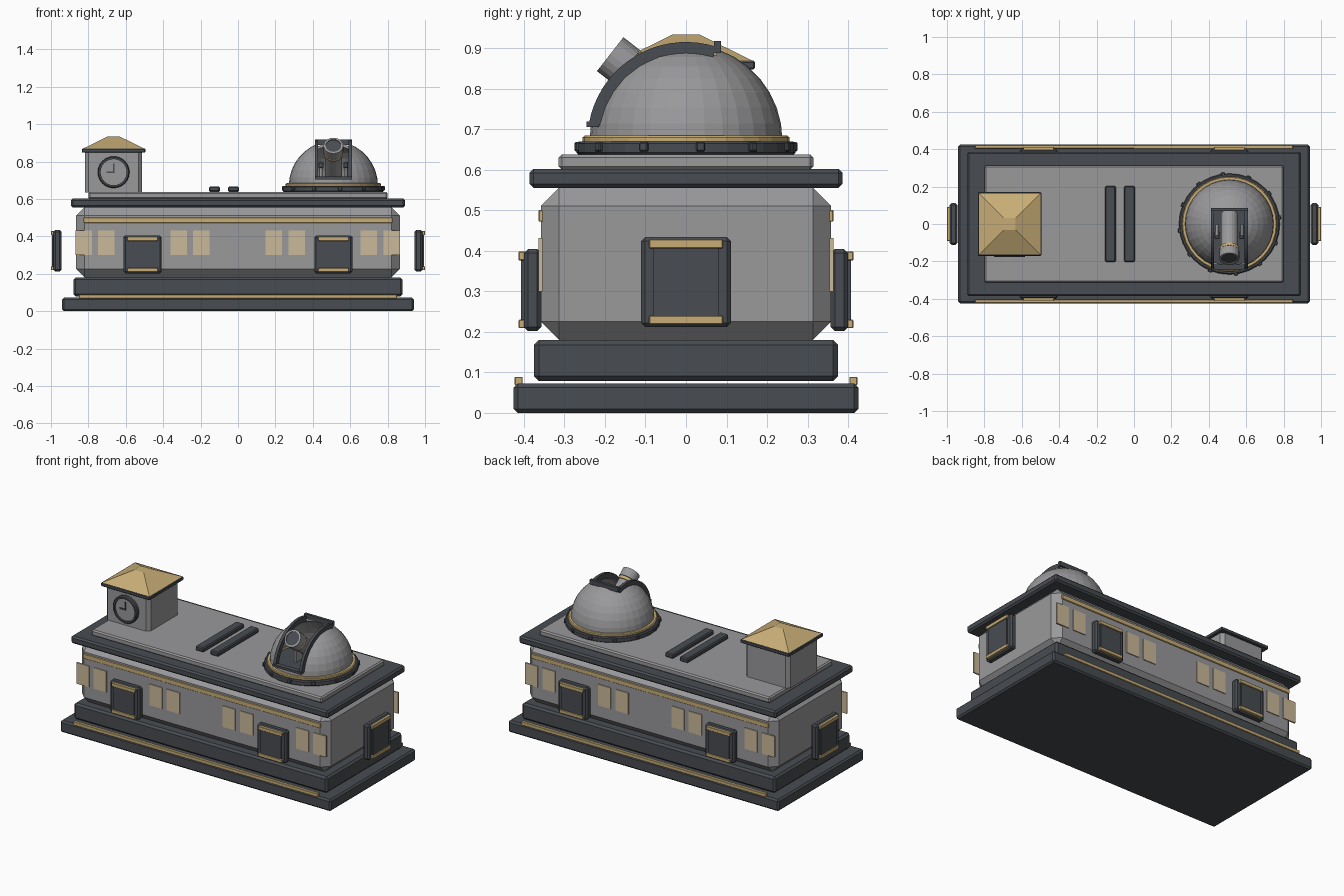
import bpy, bmesh, math
from mathutils import Matrix, Vector

if "Cube" in bpy.data.objects:
    bpy.data.objects.remove(bpy.data.objects["Cube"])


def material(name, rgb):
    m = bpy.data.materials.new(name)
    m.diffuse_color = (*rgb, 1)
    m.use_nodes = True
    m.node_tree.nodes["Principled BSDF"].inputs["Base Color"].default_value = m.diffuse_color
    return m


STONE = material("grey stone", (0.32, 0.32, 0.33))
DARK = material("dark slate", (0.065, 0.072, 0.082))
GOLD = material("brass gold", (0.58, 0.42, 0.18))
PANE = material("pale window", (0.60, 0.49, 0.32))


def finish(name, bm, mat, matrix=None):
    if matrix is not None:
        bm.transform(matrix)
    bmesh.ops.recalc_face_normals(bm, faces=bm.faces)
    me = bpy.data.meshes.new(name)
    bm.to_mesh(me)
    bm.free()
    me.materials.append(mat)
    ob = bpy.data.objects.new(name, me)
    bpy.context.collection.objects.link(ob)
    return ob


def box(name, xs, ys, zs, mat, bevel=0.0, matrix=None, upright_only=False):
    bm = bmesh.new()
    bmesh.ops.create_cube(bm, size=1)
    for v in bm.verts:
        v.co = Vector([(a + b) / 2 + c * (b - a) for (a, b), c in zip((xs, ys, zs), v.co)])
    if bevel:
        edges = [e for e in bm.edges if not upright_only
                 or abs(e.verts[0].co.z - e.verts[1].co.z) > 1e-4]
        bmesh.ops.bevel(bm, geom=edges, offset=bevel, segments=1, affect='EDGES')
    return finish(name, bm, mat, matrix)


def slab(name, hx, hy, zs, mat, bevel=0.01):
    return box(name, (-hx, hx), (-hy, hy), zs, mat, bevel)


def lathe(name, profile, segs, mat, matrix=None):
    """Revolve a closed (radius, height) profile round the z axis."""
    bm = bmesh.new()
    rings = []
    for i in range(segs):
        a = 2 * math.pi * i / segs
        rings.append([bm.verts.new((r * math.cos(a), r * math.sin(a), z)) for r, z in profile])
    n = len(profile)
    for i in range(segs):
        p, q = rings[i], rings[(i + 1) % segs]
        for j in range(n):
            k = (j + 1) % n
            if profile[j][0] < 1e-6 and profile[k][0] < 1e-6:
                continue
            bm.faces.new((p[j], q[j], q[k], p[k]))
    bmesh.ops.remove_doubles(bm, verts=bm.verts, dist=1e-5)
    return finish(name, bm, mat, matrix)


def disc(name, r, z0, z1, segs, mat, matrix=None):
    return lathe(name, [(0, z0), (r, z0), (r, z1), (0, z1)], segs, mat, matrix)


def tube(name, r0, r1, z0, z1, segs, mat, matrix=None):
    return lathe(name, [(r0, z0), (r1, z0), (r1, z1), (r0, z1)], segs, mat, matrix)


# Main stepped block
slab("base_step", 0.94, 0.425, (0, 0.073), DARK)
slab("plinth", 0.88, 0.375, (0.079, 0.18), DARK, 0.012)
slab("main_walls", 0.865, 0.358, (0.18, 0.556), STONE, 0.045)
slab("cornice", 0.893, 0.386, (0.555, 0.602), DARK)
slab("roof_deck", 0.80, 0.314, (0.60, 0.638), STONE, 0.008)


def bay(name, x, w, zs, dist, angle):
    """Projecting dark window bay with gold sill and lintel, facing -y before turning."""
    m = Matrix.Rotation(angle, 4, 'Z')
    z0, z1 = zs
    h = w / 2
    box(name + "_frame", (x - h, x + h), (-dist - 0.043, -dist), zs, DARK, 0.01, m)
    box(name + "_panel", (x - h + 0.03, x + h - 0.03), (-dist - 0.05, -dist - 0.03),
        (z0 + 0.028, z1 - 0.028), DARK, 0, m)
    for part, a, b in (("sill", z0 + 0.007, z0 + 0.028), ("lintel", z1 - 0.028, z1 - 0.006)):
        box(name + "_" + part, (x - h + 0.02, x + h - 0.02), (-dist - 0.056, -dist - 0.035),
            (a, b), GOLD, 0.002, m)


# Trim, panes and bays on the two long sides
for side, s in (("front", -1), ("back", 1)):
    m = Matrix.Rotation(0 if s < 0 else math.pi, 4, 'Z')
    box(side + "_base_strip", (-0.85, 0.85), (-0.423, -0.403), (0.068, 0.089), GOLD, 0.002, m)
    box(side + "_wall_strip", (-0.825, 0.825), (-0.364, -0.352), (0.472, 0.50), GOLD, 0.002, m)
    for i, x in enumerate((-0.825, -0.705, -0.317, -0.197, 0.191, 0.313, 0.70, 0.821)):
        box(f"{side}_pane_{i}", (x - 0.044, x + 0.044), (s * 0.354, s * 0.3635),
            (0.30, 0.432), PANE)
    for x in (-0.51, 0.51):
        bay(side + "_bay", x, 0.204, (0.202, 0.404), 0.357, 0 if s < 0 else math.pi)
for side, a in (("right", math.pi / 2), ("left", -math.pi / 2)):
    bay(side + "_bay", 0, 0.222, (0.212, 0.434), 0.944, a)

# Roof vents
for x in (-0.126, -0.024):
    box("roof_vent", (x - 0.029, x + 0.029), (-0.203, 0.203), (0.638, 0.667), DARK, 0.006)

# Clock tower
TX = -0.665
box("tower_walls", (TX - 0.153, TX + 0.153), (-0.153, 0.153), (0.635, 0.852), STONE, 0.02,
    upright_only=True)
box("tower_eave", (TX - 0.17, TX + 0.17), (-0.17, 0.17), (0.847, 0.869), DARK, 0.004)
lathe("tower_roof", [(0, 0.868), (0.166 * 2 ** 0.5, 0.868), (0.032 * 2 ** 0.5, 0.934), (0, 0.934)],
      4, GOLD, Matrix.Translation((TX, 0, 0)) @ Matrix.Rotation(math.pi / 4, 4, 'Z'))
clock = Matrix.Translation((TX, -0.15, 0.743)) @ Matrix.Rotation(math.pi / 2, 4, 'X')
lathe("clock_rim", [(0.07, 0), (0.085, 0), (0.085, 0.02), (0.08, 0.027), (0.07, 0.027)],
      24, DARK, clock)
disc("clock_face", 0.071, 0, 0.016, 24, STONE, clock)
box("minute_hand", (TX - 0.004, TX + 0.004), (-0.172, -0.165), (0.739, 0.79), DARK)
box("hour_hand", (TX - 0.037, TX + 0.004), (-0.172, -0.165), (0.739, 0.747), DARK)

# Dome base with studs
DX, DZ, R = 0.51, 0.672, 0.238
at = Matrix.Translation((DX, 0, 0))
lathe("dome_base", [(0, 0.636), (0.264, 0.636), (0.27, 0.642), (0.27, 0.664), (0.264, 0.67), (0, 0.67)],
      32, DARK, at)
lathe("dome_ring", [(0.22, 0.668), (0.255, 0.668), (0.255, 0.68), (0.25, 0.684), (0.22, 0.684)],
      32, GOLD, at)
for i in range(12):
    box("base_stud", (0.255, 0.277), (-0.011, 0.011), (0.645, 0.668), DARK, 0.003,
        at @ Matrix.Rotation(math.radians(7.5 + 30 * i), 4, 'Z'))

# Dome shell with a slit cut through front and top
arc = [math.pi / 2 * i / 9 for i in range(10)]
outer = [(R * math.cos(a) if i < 9 else 0, DZ + R * math.sin(a)) for i, a in enumerate(arc)]
inner = [(r * 0.945, DZ + (z - DZ) * 0.945) for r, z in reversed(outer)]
dome = lathe("dome_shell", outer + inner, 32, STONE, at)
cutter = box("slit_cutter", (DX - 0.083, DX + 0.083), (-0.4, 0.075), (0.712, 1.1), STONE)
cutter.hide_render = True
cut = dome.modifiers.new("slit", 'BOOLEAN')
cut.operation, cut.solver, cut.object = 'DIFFERENCE', 'EXACT', cutter
bpy.context.view_layer.objects.active = dome
bpy.ops.object.modifier_apply(modifier="slit")
bpy.data.objects.remove(cutter)


# Curved rails either side of the slit, with end bars
def rail(name, x):
    bm = bmesh.new()
    steps, sections = 18, []
    for i in range(steps + 1):
        a = math.radians(10 + 98 * i / steps)
        sections.append([bm.verts.new((x + dx, -r * math.cos(a), DZ + r * math.sin(a)))
                         for dx, r in ((-0.009, 0.212), (0.009, 0.212), (0.009, 0.243), (-0.009, 0.243))])
    for p, q in zip(sections, sections[1:]):
        for j in range(4):
            bm.faces.new((p[j], p[(j + 1) % 4], q[(j + 1) % 4], q[j]))
    bm.faces.new(sections[0])
    bm.faces.new(sections[-1])
    finish(name, bm, DARK)


for s in (-1, 1):
    rail("slit_rail", DX + s * 0.09)
    # Telescope mount arms and pivots
    box("mount_arm", (DX + s * 0.068 - 0.009, DX + s * 0.068 + 0.009), (-0.065, 0.0),
        (0.66, 0.80), STONE, 0.003)
    box("mount_pivot", (DX + s * 0.066 - 0.013, DX + s * 0.066 + 0.013), (-0.08, -0.04),
        (0.765, 0.795), DARK, 0.003)
box("slit_lower_bar", (DX - 0.099, DX + 0.099), (-0.246, -0.215), (0.705, 0.719), DARK)
box("slit_upper_bar", (DX - 0.099, DX + 0.099), (0.069, 0.086), (0.888, 0.917), DARK)

# Telescope, local z runs out of the front lens
scope = Matrix.Translation((DX, -0.187, 0.885)) @ Matrix.Rotation(math.radians(52), 4, 'X')
disc("telescope_tube", 0.046, -0.30, -0.04, 20, STONE, scope)
tube("telescope_hood", 0.042, 0.053, -0.052, 0.0, 20, STONE, scope)
disc("telescope_lens", 0.043, -0.05, -0.006, 20, DARK, scope)
tube("telescope_band", 0.04, 0.052, -0.072, -0.054, 20, GOLD, scope)
